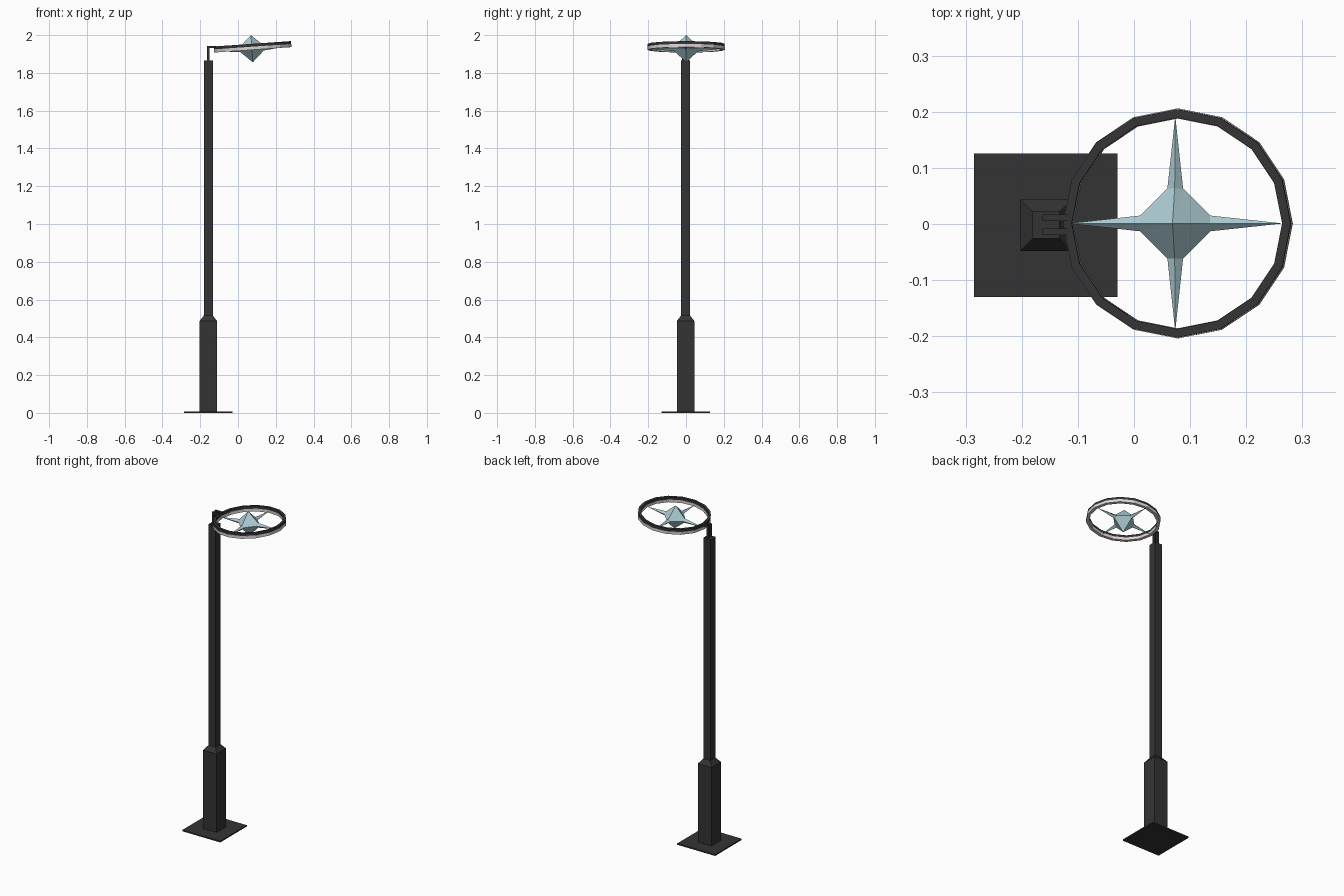
import bpy, bmesh, math
from mathutils import Matrix, Vector

if "Cube" in bpy.data.objects:
    bpy.data.objects.remove(bpy.data.objects["Cube"], do_unlink=True)


def material(name, rgb):
    m = bpy.data.materials.new(name)
    m.use_nodes = True
    m.diffuse_color = (*rgb, 1)
    m.node_tree.nodes["Principled BSDF"].inputs["Base Color"].default_value = (*rgb, 1)
    return m


iron = material("dark iron", (0.034, 0.034, 0.034))
glow = material("pale light strip", (0.72, 0.67, 0.69))
glass = material("pale blue glass", (0.42, 0.61, 0.66))

POST_X, POST_Y = -0.157, -0.002
TILT = Matrix.Rotation(math.radians(-4), 4, 'Y')


def finish(name, bm, mat, matrix=Matrix()):
    bmesh.ops.recalc_face_normals(bm, faces=bm.faces)
    me = bpy.data.meshes.new(name)
    bm.to_mesh(me)
    bm.free()
    me.materials.append(mat)
    ob = bpy.data.objects.new(name, me)
    ob.matrix_world = matrix
    bpy.context.collection.objects.link(ob)
    return ob


def box(name, low, high, mat):
    bm = bmesh.new()
    low, high = Vector(low), Vector(high)
    bmesh.ops.create_cube(bm, size=1)
    for v in bm.verts:
        v.co = [(a + b) / 2 + c * (b - a) for a, b, c in zip(low, high, v.co)]
    return finish(name, bm, mat)


def square_post(name, profile, mat):
    """Stack of square sections given as (half width, height)."""
    bm = bmesh.new()
    rings = [[bm.verts.new((sx * h, sy * h, z))
              for sx, sy in ((-1, -1), (1, -1), (1, 1), (-1, 1))] for h, z in profile]
    for a, b in zip(rings, rings[1:]):
        for i in range(4):
            j = (i + 1) % 4
            bm.faces.new((a[i], a[j], b[j], b[i]))
    bm.faces.new(rings[0])
    bm.faces.new(rings[-1])
    return finish(name, bm, mat, Matrix.Translation((POST_X, POST_Y, 0)))


def hoop(name, inner, outer, low, high, mat, matrix, sides=16):
    bm = bmesh.new()
    loops = []
    for i in range(sides):
        a = math.tau * i / sides
        loops.append([bm.verts.new((r * math.cos(a), r * math.sin(a), z))
                      for r, z in ((inner, low), (outer, low), (outer, high), (inner, high))])
    for i in range(sides):
        a, b = loops[i], loops[(i + 1) % sides]
        for k in range(4):
            n = (k + 1) % 4
            bm.faces.new((a[k], a[n], b[n], b[k]))
    return finish(name, bm, mat, matrix)


# Base plate and stepped square post
square_post("base_plate", [(0.128, 0), (0.128, 0.008)], iron)
square_post("post", [(0.046, 0.008), (0.046, 0.487), (0.024, 0.515), (0.024, 1.865)], iron)

# Pair of angled brackets carrying the ring
for side, y in (("right", -0.014), ("left", 0.011)):
    box(side + "_bracket_upright", (-0.163, y - 0.006, 1.86), (-0.151, y + 0.006, 1.943), iron)
    box(side + "_bracket_arm", (-0.151, y - 0.006, 1.931), (-0.113, y + 0.006, 1.943), iron)

# Tilted ring: dark rail over a pale light strip
ring_place = Matrix.Translation((0.0775, 0.001, 1.938)) @ TILT
hoop("ring_rail", 0.188, 0.2035, 0.001, 0.016, iron, ring_place)
hoop("ring_light", 0.187, 0.205, -0.016, 0.001, glow, ring_place)

# Four-pointed star: diamond body drawn out into thin ridged spikes
BODY, WIDTH, RIDGE, TIP, APEX = 0.0625, 0.014, 0.014, 0.192, 0.072
bm = bmesh.new()
for up in (1, -1):
    for k in range(4):
        turn = Matrix.Rotation(math.pi / 2 * k, 3, 'Z')

        def point(x, y, z):
            return bm.verts.new(turn @ Vector((x, y, z * up)))

        apex, ridge, tip = point(0, 0, APEX), point(BODY, 0, RIDGE), point(TIP, 0, 0)
        left, right = point(BODY, WIDTH, 0), point(BODY, -WIDTH, 0)
        corner = point(WIDTH, BODY, 0)
        for face in ((apex, ridge, left), (apex, right, ridge), (ridge, tip, left),
                     (ridge, right, tip), (apex, left, corner)):
            bm.faces.new(face)
bmesh.ops.remove_doubles(bm, verts=bm.verts, dist=0.0001)
finish("star_lamp", bm, glass, Matrix.Translation((0.0735, 0.001, 2 - APEX * math.cos(math.radians(4)))) @ TILT)
